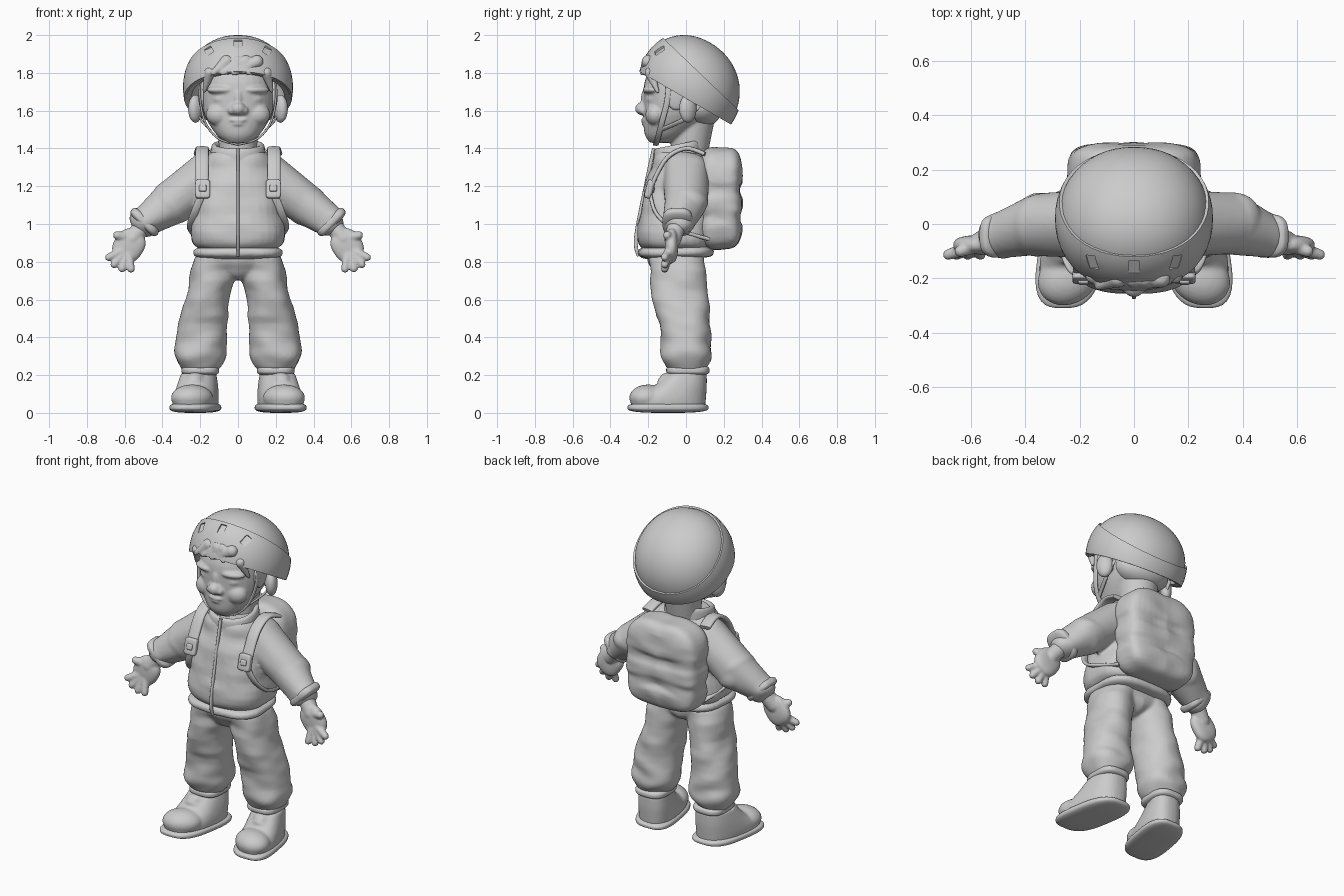
import bpy, bmesh, math
from mathutils import Vector, Matrix, noise

if "Cube" in bpy.data.objects:
    bpy.data.objects.remove(bpy.data.objects["Cube"])

grey = (0.6, 0.6, 0.6, 1)
clay = bpy.data.materials.new("plain grey")
clay.use_nodes = True
clay.diffuse_color = grey
clay.node_tree.nodes["Principled BSDF"].inputs["Base Color"].default_value = grey
X, Y, Z = Matrix.Identity(3)


def turned(angle, axis):
    return Matrix.Rotation(math.radians(angle), 4, axis)


def smooth_rows(rows, steps=5):
    """Pass a smooth curve through the given vectors."""
    rows = [Vector(r) for r in rows]
    out = []
    for i, (b, c) in enumerate(zip(rows, rows[1:])):
        before = (c - rows[max(i - 1, 0)]) / 2
        after = (rows[min(i + 2, len(rows) - 1)] - b) / 2
        for s in range(steps):
            t = s / steps
            ease = t * t * (3 - 2 * t)
            out.append(b.lerp(c, ease) + before * t * (1 - t) ** 2 - after * t * t * (1 - t))
    return out + [rows[-1]]


def skin(bm, sections, power, sides=32):
    """Join (centre, half width, half depth) cross-sections into a closed tube."""
    rings = []
    for centre, u, v in sections:
        ring = []
        for k in range(sides):
            angle = math.tau * k / sides
            c, s = (math.copysign(abs(w) ** (2 / power), w) for w in (math.cos(angle), math.sin(angle)))
            ring.append(bm.verts.new(centre + u * c + v * s))
        rings.append(ring)
    for a, b in zip(rings, rings[1:]):
        for k in range(sides):
            bm.faces.new((a[k], a[k - 1], b[k - 1], b[k]))
    bm.faces.new(rings[0])
    bm.faces.new(rings[-1])


def loft(bm, rows, power=2.2):
    """Upright body from rows of height, y centre, half width and half depth."""
    skin(bm, [(Y * y + Z * z, X * a, Y * b) for z, y, a, b in smooth_rows(rows)], power)


def strap(bm, points, thick, wide, ref=X):
    """Ribbon along a curve, its width lying along ref."""
    pts = smooth_rows(points)
    sections = []
    for i, p in enumerate(pts):
        along = (pts[min(i + 1, len(pts) - 1)] - pts[max(i - 1, 0)]).normalized()
        u = along.cross(ref).normalized()
        sections.append((p, u * thick, u.cross(along) * wide))
    skin(bm, sections, 3, 16)


def blob(bm, pos, size, turn=Matrix(), power=2):
    """Ellipsoid; a higher power makes it boxier."""
    verts = bmesh.ops.create_uvsphere(bm, u_segments=48, v_segments=32, radius=1)["verts"]
    for v in verts:
        v.co /= sum(abs(c) ** power for c in v.co) ** (1 / power)
    bmesh.ops.transform(bm, verts=verts, matrix=Matrix.Translation(pos) @ turn @ Matrix.Diagonal((*size, 1)))


def limb(bm, p, q, start, end):
    """Round-ended tapering limb between two points."""
    p, q = Vector(p), Vector(q)
    blob(bm, p, [start] * 3)
    blob(bm, q, [end] * 3)
    frame = Matrix.Translation((p + q) / 2) @ (q - p).to_track_quat("Z", "Y").to_matrix().to_4x4()
    bmesh.ops.create_cone(bm, cap_ends=True, segments=32, radius1=start, radius2=end,
                          depth=(q - p).length, matrix=frame)


def mirror(bm):
    copy = bmesh.ops.duplicate(bm, geom=bm.verts[:] + bm.edges[:] + bm.faces[:])["geom"]
    for v in copy:
        if isinstance(v, bmesh.types.BMVert):
            v.co.x *= -1


def finish(bm, name, voxel=0, fold=0, shell=0, cutter=None):
    """Make the object: fold creases cloth, voxel fuses pieces, shell gives thickness."""
    bmesh.ops.recalc_face_normals(bm, faces=bm.faces)
    bm.normal_update()
    for v in bm.verts if fold else ():
        v.co += v.normal * fold * noise.noise((abs(v.co.x) * 7, v.co.y * 7, v.co.z * 12))
    mesh = bpy.data.meshes.new(name)
    bm.to_mesh(mesh)
    bm.free()
    mesh.materials.append(clay)
    ob = bpy.data.objects.new(name, mesh)
    bpy.context.collection.objects.link(ob)
    if voxel:
        fuse = ob.modifiers.new("fuse", "REMESH")
        fuse.mode, fuse.voxel_size = "VOXEL", voxel
        ob.modifiers.new("soften", "SMOOTH").iterations = 3
    if shell:
        ob.modifiers.new("shell", "SOLIDIFY").thickness = shell
    if cutter:
        ob.modifiers.new("vents", "BOOLEAN").object = cutter
    bpy.ops.object.select_all(action="DESELECT")
    ob.select_set(True)
    bpy.context.view_layer.objects.active = ob
    bpy.ops.object.convert(target="MESH")
    bpy.ops.object.shade_smooth_by_angle(angle=math.radians(50))
    return ob


# Head with neck, brows, cheeks, ears, nose and lips
bm = bmesh.new()
for side in (-1, 1):
    blob(bm, (side * .1, -.19, 1.71), (.07, .035, .02), turned(side * 20, "Z"))
    blob(bm, (side * .1, -.16, 1.58), (.07, .055, .06))
    blob(bm, (side * .09, -.19, 1.66), (.045, .02, .02), turned(side * 20, "Z"))
    blob(bm, (side * .035, -.23, 1.6), (.02, .02, .02))
    blob(bm, (side * .225, .01, 1.61), (.035, .05, .075), turned(side * 30, "Z"))
loft(bm, [(1.43, -.14, .06, .05), (1.48, -.1, .12, .12), (1.6, -.04, .185, .185),
          (1.75, -.02, .19, .2), (1.85, 0, .16, .17)])
limb(bm, (0, .02, 1.4), (0, .04, 1.6), .1, .12)
blob(bm, (0, -.23, 1.61), (.04, .04, .035))
blob(bm, (0, -.21, 1.66), (.025, .03, .06))
blob(bm, (0, -.21, 1.55), (.055, .03, .01))
blob(bm, (0, -.2, 1.53), (.045, .035, .015))
finish(bm, "head", .008)

# Hair at the nape, temples and forehead
bm = bmesh.new()
blob(bm, (0, .06, 1.62), (.175, .13, .1), turned(-25, "X"))
for side in (-1, 1):
    limb(bm, (side * .15, -.19, 1.8), (side * .18, -.15, 1.7), .03, .01)
    blob(bm, (side * .19, -.05, 1.68), (.02, .06, .08))
for root, tip in ((.1, -.02), (.04, -.08), (0, .06), (-.06, -.13)):
    limb(bm, (root, -.2, 1.86), (tip, -.23, 1.8), .035, .015)
finish(bm, "hair", .008)


# Tilted helmet: bowl, raised front band and vents
def helmet_part(name, grow, top, shell, cutter=None):
    bm = bmesh.new()
    blob(bm, (0, -.03, .04), (.28 * grow, .275 * grow, .26 * grow), power=2.1)
    for height, normal in ((-.02, -Z), (top, Z + Y / 4)):
        bmesh.ops.bisect_plane(bm, geom=bm.verts[:] + bm.edges[:] + bm.faces[:],
                               plane_co=Z * height, plane_no=normal, clear_outer=True)
    for v in bm.verts:
        v.co.y -= v.co.z / 10
    bm.transform(Matrix.Translation((0, .03, 1.67)) @ turned(-30, "X"))
    return finish(bm, name, shell=shell, cutter=cutter)


bm = bmesh.new()
for side in (-1, 0, 1):
    spot = Matrix.Translation((side * .16, abs(side) / 50 - .17, 1.97 - abs(side) * .04))
    bmesh.ops.create_cube(bm, matrix=spot @ turned(side * 25, "Y") @ turned(35, "X")
                          @ Matrix.Diagonal((.04, .06, .05, 1)))
vents = finish(bm, "vent_cutter")
vents.hide_render = True
helmet_part("helmet_bowl", 1, 1, .03)
helmet_part("helmet_band", 1.04, .13, .025, vents)
bpy.data.objects.remove(vents)

# Chin strap with a branch behind each ear
bm = bmesh.new()
strap(bm, [(.2, -.09, 1.76), (.2, -.1, 1.65), (.17, -.13, 1.53), (.1, -.15, 1.45), (0, -.16, 1.42)],
      .006, .015, Y)
strap(bm, [(.2, .08, 1.64), (.2, 0, 1.56), (.15, -.13, 1.5)], .006, .012, Y)
mirror(bm)
finish(bm, "chin_strap")

# Jacket body fused with sleeves
shoulder, elbow, wrist = Vector((.15, 0, 1.26)), Vector((.35, 0, 1.11)), Vector((.48, -.04, 1.02))
bm = bmesh.new()
limb(bm, shoulder, elbow, .125, .115)
limb(bm, elbow, wrist, .115, .085)
mirror(bm)
loft(bm, [(.86, -.06, .2, .16), (.92, -.06, .25, .2), (1.14, -.05, .22, .175),
          (1.3, -.04, .19, .14), (1.4, -.04, .12, .12)], 2.6)
finish(bm, "jacket", .01, fold=.016)

# Hem, sleeve cuffs, collar and zip
bm = bmesh.new()
blob(bm, (0, -.055, .85), (.24, .2, .04), power=3)
finish(bm, "jacket_hem", .01, fold=.01)
bm = bmesh.new()
blob(bm, wrist + (wrist - elbow) / 9, (.095, .08, .03), turned(135, "Y"), 3)
mirror(bm)
finish(bm, "sleeve_cuffs")
bm = bmesh.new()
loft(bm, [(1.31, -.04, .15, .13), (1.42, -.04, .14, .13), (1.42, -.04, .11, .1), (1.35, -.04, .1, .09)])
for v in bm.verts:
    v.co.z += v.co.y / 5
finish(bm, "collar")
bm = bmesh.new()
strap(bm, [(0, -.17, 1.4), (0, -.205, 1.24), (0, -.265, .93), (0, -.25, .83)], .01, .008)
finish(bm, "zip")

# Open hands: palm, thumb and four fanned fingers
bm = bmesh.new()
palm, knuckle = Vector((.56, -.07, .92)), Vector((.585, -.08, .87))
limb(bm, wrist, palm, .05, .045)
blob(bm, palm.lerp(knuckle, .7), (.08, .035, .09), turned(-35, "Y"), 2.5)
limb(bm, palm, (.64, -.1, .94), .032, .022)
for finger in range(4):
    angle = math.radians(-25 - 25 * finger)
    reach = Vector((math.cos(angle), -.3, math.sin(angle)))
    limb(bm, knuckle + reach * .03, knuckle + reach * .11, .025, .02)
mirror(bm)
finish(bm, "hands", .007)

# Baggy trousers: splayed legs, hips and ankle cuffs
bm = bmesh.new()
loft(bm, [(.23, 0, .09, .1), (.3, 0, .14, .135), (.4, 0, .135, .135), (.6, -.03, .12, .15),
          (.83, -.05, .115, .15)])
for v in bm.verts:
    v.co.x += min(.2, .28 - v.co.z / 5)
mirror(bm)
blob(bm, (0, -.05, .81), (.225, .15, .1), power=2.5)
finish(bm, "trousers", .01, fold=.018)
bm = bmesh.new()
blob(bm, (.2, .01, .225), (.1, .115, .03), power=3)
mirror(bm)
finish(bm, "ankle_cuffs")


# Shoes with soles, toes turned outward
def finish_shoe(bm, name, voxel=0):
    for v in bm.verts:
        v.co.x += .21 - v.co.y / 6
    mirror(bm)
    finish(bm, name, voxel)


bm = bmesh.new()
loft(bm, [(.02, -.09, .11, .19), (.07, -.09, .115, .195), (.14, -.03, .105, .14), (.21, .01, .09, .1)], 2.5)
blob(bm, (0, -.2, .08), (.11, .1, .07))
blob(bm, (0, -.09, .18), (.05, .05, .035))
for lace in (-.14, -.11):
    strap(bm, [(-.07, lace + .03, .14), (0, lace, .06 - lace * .8), (.07, lace + .03, .14)], .012, .012, Y)
finish_shoe(bm, "shoe_uppers", .009)
bm = bmesh.new()
blob(bm, (0, -.095, .028), (.125, .215, .028), power=3)
finish_shoe(bm, "shoe_soles")

# Backpack pinched by two soft folds
bm = bmesh.new()
blob(bm, (0, .185, 1.135), (.24, .115, .268), power=4.5)
for v in bm.verts:
    pinch = sum(math.exp(-((v.co.z - fold) * 40) ** 2) for fold in (1.03, 1.18))
    v.co.x *= 1 - pinch / 20
    v.co.y -= (v.co.y - .18) * pinch / 6
finish(bm, "backpack", .01, fold=.012)

# Shoulder straps, lower straps and buckles
bm = bmesh.new()
strap(bm, [(.2, .1, 1.37), (.19, 0, 1.4), (.19, -.1, 1.35), (.19, -.17, 1.23), (.19, -.19, 1.16)], .012, .035)
strap(bm, [(.19, -.19, 1.16), (.23, -.16, 1.06), (.25, -.07, .98), (.2, .12, .92)], .01, .02)
mirror(bm)
finish(bm, "pack_straps")
bm = bmesh.new()
for size in ((.04, .018, .05), (.02, .028, .018)):
    blob(bm, (.187, -.195, 1.185), size, turned(-14, "X"), 6)
mirror(bm)
finish(bm, "buckles")
